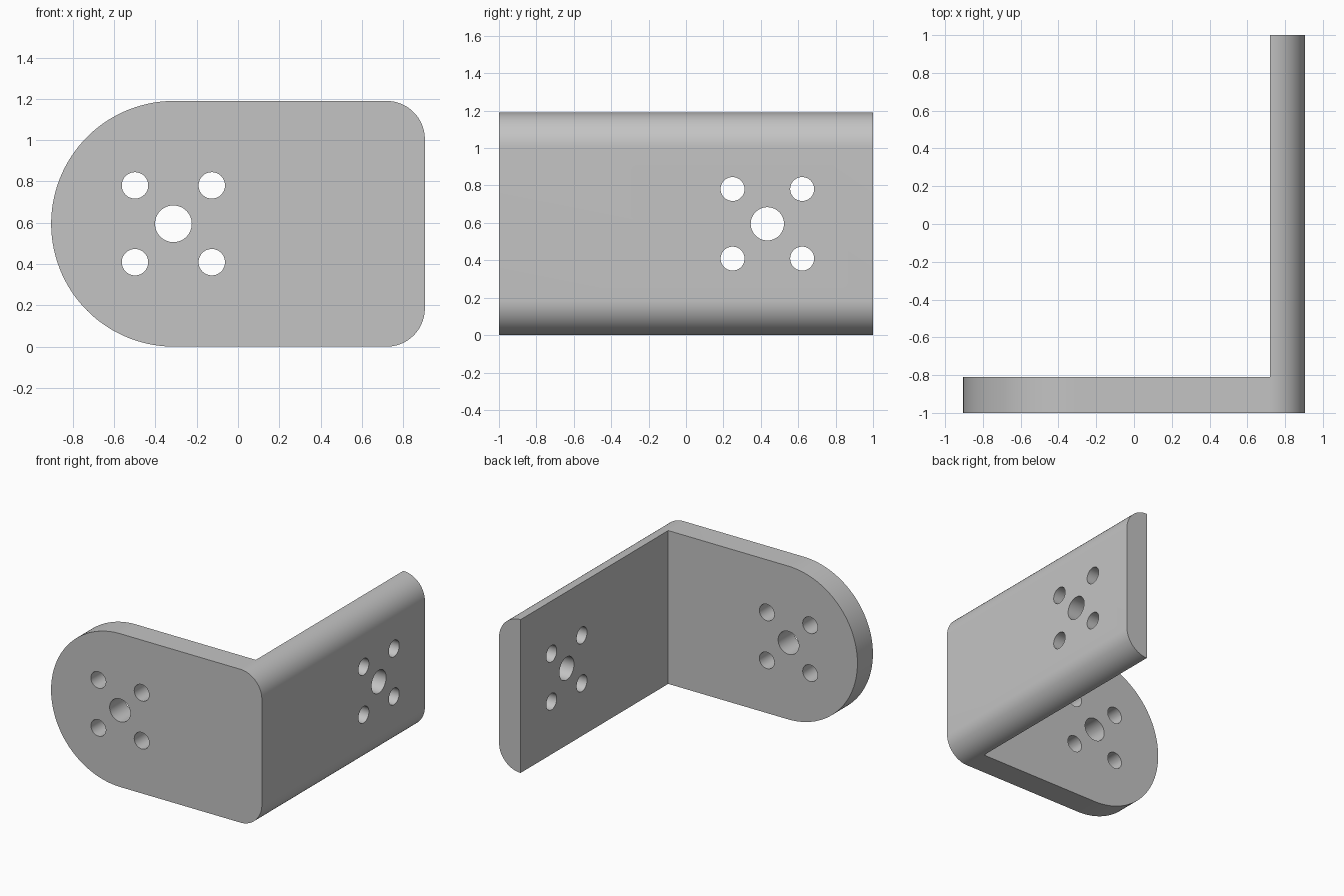
import bpy, bmesh, math
from mathutils import Matrix, Vector

cube = bpy.data.objects.get("Cube")
if cube:
    bpy.data.objects.remove(cube, do_unlink=True)

RIGHT, HEIGHT, CORNER = 0.905, 1.19, 0.185
MID = HEIGHT / 2
INNER_X, INNER_Y = 0.72, -0.81      # inside faces of the two plates

grey = bpy.data.materials.new("bracket grey")
grey.use_nodes = True
colour = (0.55, 0.55, 0.55, 1)
grey.diffuse_color = colour
grey.node_tree.nodes["Principled BSDF"].inputs["Base Color"].default_value = colour


def make_object(name, bm):
    bmesh.ops.recalc_face_normals(bm, faces=bm.faces[:])
    mesh = bpy.data.meshes.new(name)
    bm.to_mesh(mesh)
    bm.free()
    mesh.materials.append(grey)
    obj = bpy.data.objects.new(name, mesh)
    bpy.context.collection.objects.link(obj)
    return obj


def arc(cx, cz, radius, start, end, steps):
    angles = [math.radians(start + (end - start) * i / steps) for i in range(steps + 1)]
    return [(cx + radius * math.cos(a), cz + radius * math.sin(a)) for a in angles]


# Rounded outline, extruded along the full depth
outline = (arc(RIGHT - CORNER, CORNER, CORNER, -90, 0, 24)
           + arc(RIGHT - CORNER, HEIGHT - CORNER, CORNER, 0, 90, 24)
           + arc(MID - RIGHT, MID, MID, 90, 270, 96))
bm = bmesh.new()
face = bm.faces.new([bm.verts.new((x, -1, z)) for x, z in outline])
side = bmesh.ops.extrude_face_region(bm, geom=[face])
bmesh.ops.translate(bm, vec=(0, 2, 0),
                    verts=[v for v in side["geom"] if isinstance(v, bmesh.types.BMVert)])
bracket = make_object("angle_bracket", bm)


def cut(bm):
    cutter = make_object("cutter", bm)
    cutter.hide_render = True
    mod = bracket.modifiers.new("cut", "BOOLEAN")
    mod.operation, mod.solver, mod.object = "DIFFERENCE", "EXACT", cutter
    bpy.ops.object.modifier_apply(modifier=mod.name)
    bpy.data.objects.remove(cutter, do_unlink=True)


bpy.context.view_layer.objects.active = bracket
bracket.select_set(True)

# Hollow out the inside to leave two plates at a right angle
bm = bmesh.new()
bmesh.ops.create_cube(bm, size=4, matrix=Matrix.Translation((INNER_X - 2, INNER_Y + 2, MID)))
cut(bm)

# Bolt patterns: one centre hole and four around it, through each plate
pattern = [(0, 0, 0.089)] + [(u, v, 0.064) for u in (-0.186, 0.186) for v in (-0.186, 0.186)]
bm = bmesh.new()
for centre, axis, along in ((Vector((-0.313, -0.9, MID)), "X", Vector((1, 0, 0))),
                            (Vector((0.81, 0.435, MID)), "Y", Vector((0, 1, 0)))):
    for u, v, radius in pattern:
        place = Matrix.Translation(centre + along * u + Vector((0, 0, v)))
        bmesh.ops.create_cone(bm, cap_ends=True, segments=48, radius1=radius, radius2=radius,
                              depth=0.5, matrix=place @ Matrix.Rotation(math.pi / 2, 4, axis))
cut(bm)

bpy.ops.object.shade_smooth_by_angle(angle=math.radians(30))
